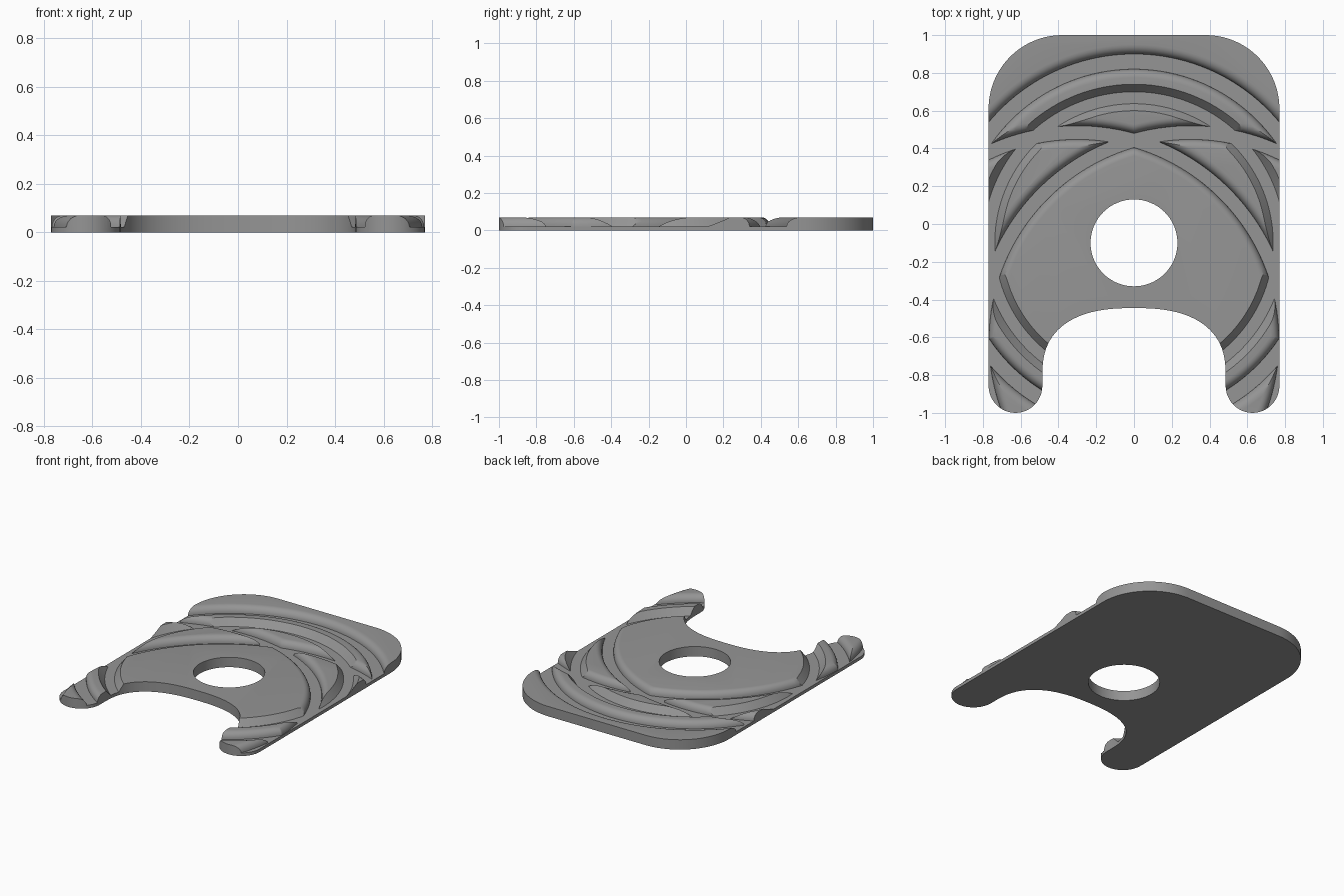
import bpy, bmesh, math

if "Cube" in bpy.data.objects:
    bpy.data.objects.remove(bpy.data.objects["Cube"])

TOP, FLOOR = 0.07, 0.022
HUB = (0.0, -0.10)          # centre of the hole and the concentric grooves

grey = bpy.data.materials.new("grey")
grey.diffuse_color = (0.3, 0.3, 0.3, 1)
grey.use_nodes = True
grey.node_tree.nodes["Principled BSDF"].inputs["Base Color"].default_value = grey.diffuse_color


def make_object(name, bm):
    bmesh.ops.recalc_face_normals(bm, faces=bm.faces)
    mesh = bpy.data.meshes.new(name)
    bm.to_mesh(mesh)
    bm.free()
    ob = bpy.data.objects.new(name, mesh)
    bpy.context.collection.objects.link(ob)
    mesh.materials.append(grey)
    return ob


def extrude(name, points, z0, z1):
    bm = bmesh.new()
    face = bm.faces.new([bm.verts.new((x, y, z0)) for x, y in points])
    up = bmesh.ops.extrude_face_region(bm, geom=[face])
    bmesh.ops.translate(bm, vec=(0, 0, z1 - z0),
                        verts=[v for v in up["geom"] if isinstance(v, bmesh.types.BMVert)])
    return make_object(name, bm)


def arc(cx, cy, rx, ry, a0, a1, n, power=2.0):
    """Points on a (super)ellipse between two angles in degrees."""
    pts = []
    for i in range(n + 1):
        a = math.radians(a0 + (a1 - a0) * i / n)
        c, s = math.cos(a), math.sin(a)
        pts.append((cx + rx * math.copysign(abs(c) ** (2 / power), c),
                    cy + ry * math.copysign(abs(s) ** (2 / power), s)))
    return pts


def rounded(r_base, r_top, n=6):
    """Convex rounded shoulder from the groove floor up to the top."""
    return [(r_top + (r_base - r_top) * math.cos(t), FLOOR + (TOP - FLOOR) * math.sin(t))
            for t in (math.pi / 2 * i / n for i in range(n + 1))]


def ring_cutter(name, centre, inner, outer, n=144):
    """Lathe a groove section; inner and outer run from floor to top."""
    section = inner[::-1] + outer
    section = [(section[0][0], 0.1)] + section + [(section[-1][0], 0.1)]
    bm = bmesh.new()
    loops = []
    for i in range(n):
        a = 2 * math.pi * (i + 0.5) / n
        loops.append([bm.verts.new((centre[0] + r * math.cos(a), centre[1] + r * math.sin(a), z))
                      for r, z in section])
    for i in range(n):
        p, q = loops[i], loops[(i + 1) % n]
        for j in range(len(section)):
            k = (j + 1) % len(section)
            bm.faces.new((p[j], p[k], q[k], q[j]))
    return make_object(name, bm)


# Plate outline: right half, then mirrored
half = arc(0, -0.80, 0.485, 0.355, 90, 0, 24, 2.5)          # front notch
half += arc(0.6275, -0.855, 0.1425, 0.145, 180, 360, 24)     # leg tip
half += arc(0.38, 0.61, 0.39, 0.39, 0, 90, 20)               # back corner
half[0] = (0.0, -0.445)
outline = half + [(-x, y) for x, y in reversed(half[1:])]
plate = extrude("plate", outline, 0, TOP)

# Cutters: centre hole, two concentric grooves, two crossing arc grooves
cutters = [
    extrude("hole_cutter", arc(*HUB, 0.23, 0.23, 0, 360, 64)[:-1], -0.05, 0.15),
    ring_cutter("inner_groove_cutter", HUB,
                [(0.737, FLOOR), (0.70, TOP)], [(0.80, FLOOR), (0.84, TOP)]),
    ring_cutter("outer_groove_cutter", HUB, rounded(0.92, 0.875), rounded(1.0, 1.05)),
]
for side, sx in (("left", -0.3), ("right", 0.3)):
    cutters.append(ring_cutter(side + "_arc_groove_cutter", (sx, -0.62),
                               rounded(1.068, 1.025), rounded(1.14, 1.185)))

for cutter in cutters:
    mod = plate.modifiers.new(cutter.name, "BOOLEAN")
    mod.operation, mod.solver, mod.object = "DIFFERENCE", "EXACT", cutter

# Bake the cuts, then remove the cutters
graph = bpy.context.evaluated_depsgraph_get()
baked = bpy.data.meshes.new_from_object(plate.evaluated_get(graph))
plate.modifiers.clear()
plate.data = baked
for cutter in cutters:
    bpy.data.objects.remove(cutter)

bpy.context.view_layer.objects.active = plate
plate.select_set(True)
bpy.ops.object.shade_smooth_by_angle(angle=math.radians(30))
